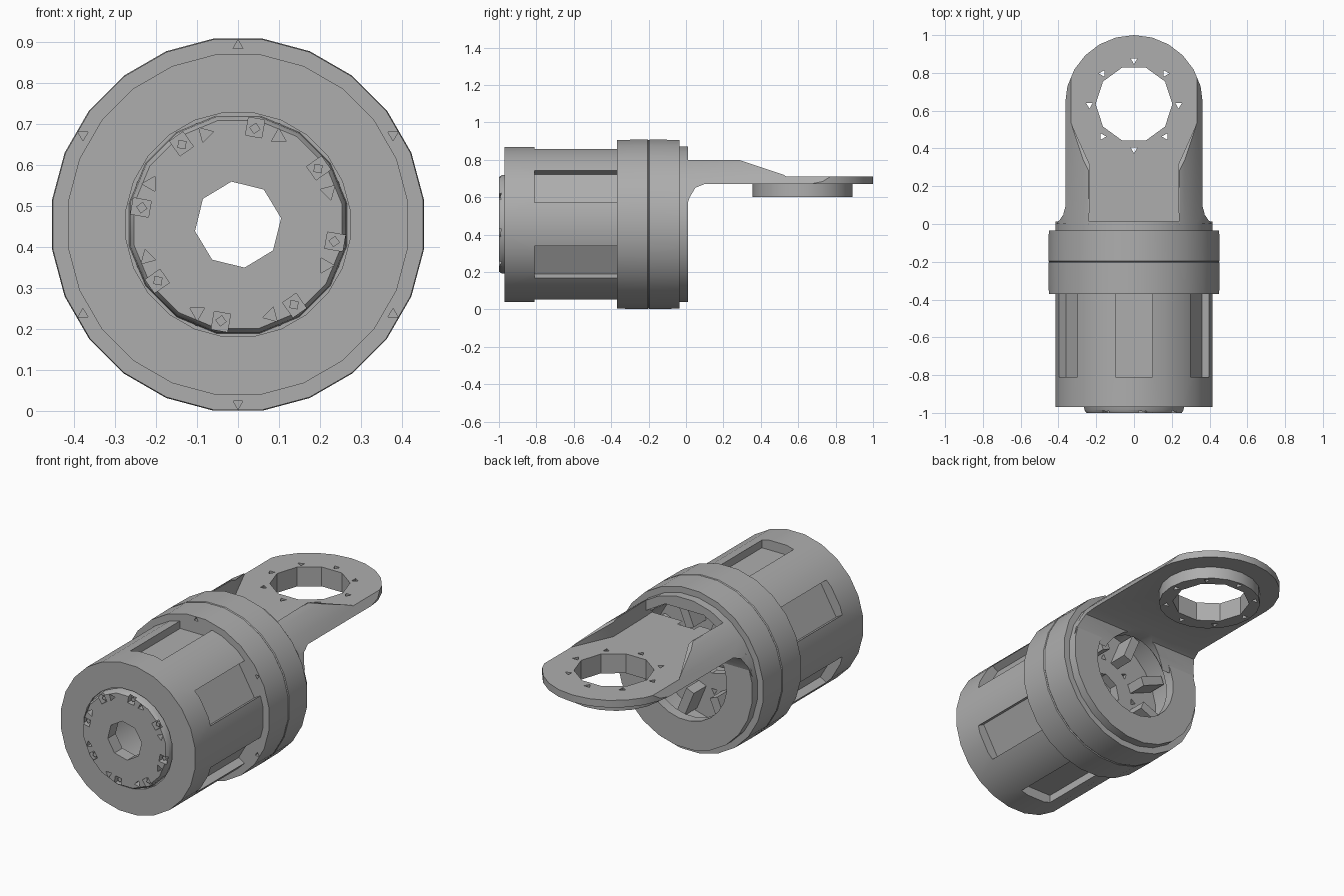
import bpy, bmesh
from math import sin, cos, radians, tau

if "Cube" in bpy.data.objects:
    bpy.data.objects.remove(bpy.data.objects["Cube"])

AXIS_Z = 0.455      # height of the drum's centre line
EYE_Y = 0.635       # centre of the round eye in the arm

mat = bpy.data.materials.new("plain_grey")
mat.use_nodes = True
GREY = (0.42, 0.42, 0.42, 1)
mat.diffuse_color = GREY
mat.node_tree.nodes["Principled BSDF"].inputs["Base Color"].default_value = GREY


def ring(n, r, cx=0.0, cy=0.0, phase=0.0):
    return [(cx + r * cos(phase + tau * i / n), cy + r * sin(phase + tau * i / n)) for i in range(n)]


def polar(r, deg, cx=0.0, cy=0.0):
    return cx + r * cos(radians(deg)), cy + r * sin(radians(deg))


PLACE = {"x": lambda u, v, w: (w, u, v),
         "y": lambda u, v, w: (u, w, v),
         "z": lambda u, v, w: (u, v, w)}


def add_prism(bm, pts, axis, a, b):
    low = [bm.verts.new(PLACE[axis](u, v, a)) for u, v in pts]
    high = [bm.verts.new(PLACE[axis](u, v, b)) for u, v in pts]
    bm.faces.new(low)
    bm.faces.new(high[::-1])
    for i in range(len(pts)):
        j = (i + 1) % len(pts)
        bm.faces.new((low[i], high[i], high[j], low[j]))


def finish(bm, name):
    bmesh.ops.recalc_face_normals(bm, faces=bm.faces)
    me = bpy.data.meshes.new(name)
    bm.to_mesh(me)
    bm.free()
    me.materials.append(mat)
    ob = bpy.data.objects.new(name, me)
    bpy.context.collection.objects.link(ob)
    return ob


def prisms(name, items):
    bm = bmesh.new()
    for item in items:
        add_prism(bm, *item)
    return finish(bm, name)


def lathe(name, profile, n):
    """Spin a closed (radius, y) profile around the drum's centre line."""
    bm = bmesh.new()
    rows = [[bm.verts.new((x, y, z)) for x, z in ring(n, r, 0, AXIS_Z, tau / n / 2)] for r, y in profile]
    for k, row in enumerate(rows):
        nxt = rows[(k + 1) % len(rows)]
        for i in range(n):
            j = (i + 1) % n
            bm.faces.new((row[i], row[j], nxt[j], nxt[i]))
    return finish(bm, name)


def boolean(ob, items, op="DIFFERENCE"):
    cutter = prisms("cutter", items)
    cutter.hide_render = True
    mod = ob.modifiers.new("cut", "BOOLEAN")
    mod.object, mod.operation, mod.solver = cutter, op, "EXACT"
    graph = bpy.context.evaluated_depsgraph_get()
    me = bpy.data.meshes.new_from_object(ob.evaluated_get(graph))
    ob.modifiers.clear()
    ob.data = me
    bpy.data.objects.remove(cutter)


def tube(name, r_in, r_out, a, b, n):
    return lathe(name, [(r_in, a), (r_out, a), (r_out, b), (r_in, b)], n)


def on_axis(r, deg):
    return polar(r, deg, 0, AXIS_Z)


def radial_box(r0, r1, half, deg):
    """Rectangle pointing outwards from the centre line."""
    c, s = cos(radians(deg)), sin(radians(deg))
    return [(r * c - h * s, AXIS_Z + r * s + h * c)
            for r, h in ((r0, -half), (r1, -half), (r1, half), (r0, half))]


# Drum with six long pockets
drum = tube("drum", 0.275, 0.418, -0.97, -0.3, 24)
boolean(drum, [(radial_box(0.36, 0.5, 0.098, 30 + 60 * k), "y", -0.81, -0.25) for k in range(6)])

# Collar with a thin seam and small screw holes in its front step
collar = lathe("collar", [(0.36, -0.37), (0.455, -0.37), (0.457, -0.205), (0.453, -0.2),
                          (0.457, -0.195), (0.455, -0.035), (0.36, -0.035)], 24)
boolean(collar, [(ring(3, 0.014, *on_axis(0.436, 30 + 60 * k), radians(30 + 60 * k)), "y", -0.4, -0.32)
                 for k in range(6)])

# Front cap with paired holes around the central bore
BORE = ring(8, 0.106, 0, AXIS_Z, 0.15)
front_cap = lathe("front_cap", [(0.05, -1), (0.258, -1), (0.268, -0.985), (0.272, -0.93), (0.05, -0.93)], 16)
boolean(front_cap, [(BORE, "y", -1.1, -0.9)])
big = [(radial_box(0.218, 0.262, 0.02, 80 + 45 * k), "y", -1.05, -0.965) for k in range(8)]
small = [(ring(3, 0.021, *on_axis(0.235, 65 + 45 * k), radians(90 + 45 * k)), "y", -1.05, -0.96)
         for k in range(8)]
boolean(front_cap, big + small)
prisms("cap_studs", [(ring(4, 0.014, *on_axis(0.238, 80 + 45 * k), radians(80 + 45 * k)), "y", -0.97, -0.985)
                     for k in range(8)])
tube("cap_seat", 0.266, 0.29, -0.955, -0.93, 24)

# Inner plate and brackets seen through the rear opening
inner_plate = tube("inner_plate", 0.05, 0.37, -0.3, -0.25, 20)
boolean(inner_plate, [(BORE, "y", -0.4, -0.2)])
boolean(inner_plate, [(ring(3, 0.02, *on_axis(0.2, 45 * k), radians(45 * k)), "y", -0.35, -0.2)
                      for k in range(8)])
prisms("inner_brackets", [(radial_box(0.19, 0.34, 0.025, 22.5 + 45 * k), "y", -0.26, -0.14)
                          for k in range(8)])

# Rear flange with a round opening and an arched window above the arm floor
flange = tube("rear_flange", 0.262, 0.42, -0.045, 0.012, 24)
window = [(-0.24, 0.71), (0.24, 0.71), (0.24, 0.74), (0.12, 0.81), (-0.12, 0.81), (-0.24, 0.74)]
boolean(flange, [(window, "y", -0.1, 0.1)])

# Arm: side profile trimmed by its plan outline and by the drum's roundness
side = [(0, 0.8), (0.28, 0.8), (0.55, 0.71), (1.1, 0.71), (1.1, 0.67),
        (0.1, 0.67), (0.05, 0.65), (0.02, 0.6), (0, 0.54)]
arm = prisms("arm", [(side, "x", -0.46, 0.46)])
edge = [(0.42, -0.05), (0.41, 0.02), (0.385, 0.05), (0.362, 0.11)]
tip = [polar(0.365, a, 0, EYE_Y) for a in range(0, 181, 15)]
plan = edge + tip + [(-x, y) for x, y in edge[::-1]]
boolean(arm, [(plan, "z", 0.4, 1)], "INTERSECT")
boolean(arm, [(ring(32, 0.422, 0, AXIS_Z, tau / 64), "y", -0.1, 1.1)], "INTERSECT")
half = [(0.24, -0.1), (0.232, 0.31), (0.345, 0.56)]
boolean(arm, [(half + [(-x, y) for x, y in half[::-1]], "z", 0.71, 1)])
boolean(arm, [(ring(24, 0.214, 0, AXIS_Z), "y", -0.1, 0.3)])

# Boss ring under the eye
boss = prisms("boss_ring", [(ring(20, 0.268, 0, EYE_Y - 0.012), "z", 0.602, 0.672)])

# Eye and its small screw holes, through both arm and boss
for part in (arm, boss):
    boolean(part, [(ring(10, 0.203, 0, EYE_Y), "z", 0.5, 0.8)]
            + [(ring(3, 0.02, *polar(0.236, 45 * k, 0, EYE_Y - 0.005), radians(-90 if k % 4 == 2 else 30 + 90 * k)),
                "z", 0.5, 0.8) for k in range(8)])

# Soft shading on the round walls, crisp edges elsewhere
bpy.ops.object.select_all(action="DESELECT")
for ob in bpy.context.collection.objects:
    if ob.type == "MESH" and mat.name in ob.data.materials:
        ob.select_set(True)
        bpy.context.view_layer.objects.active = ob
bpy.ops.object.shade_smooth_by_angle(angle=radians(30))
